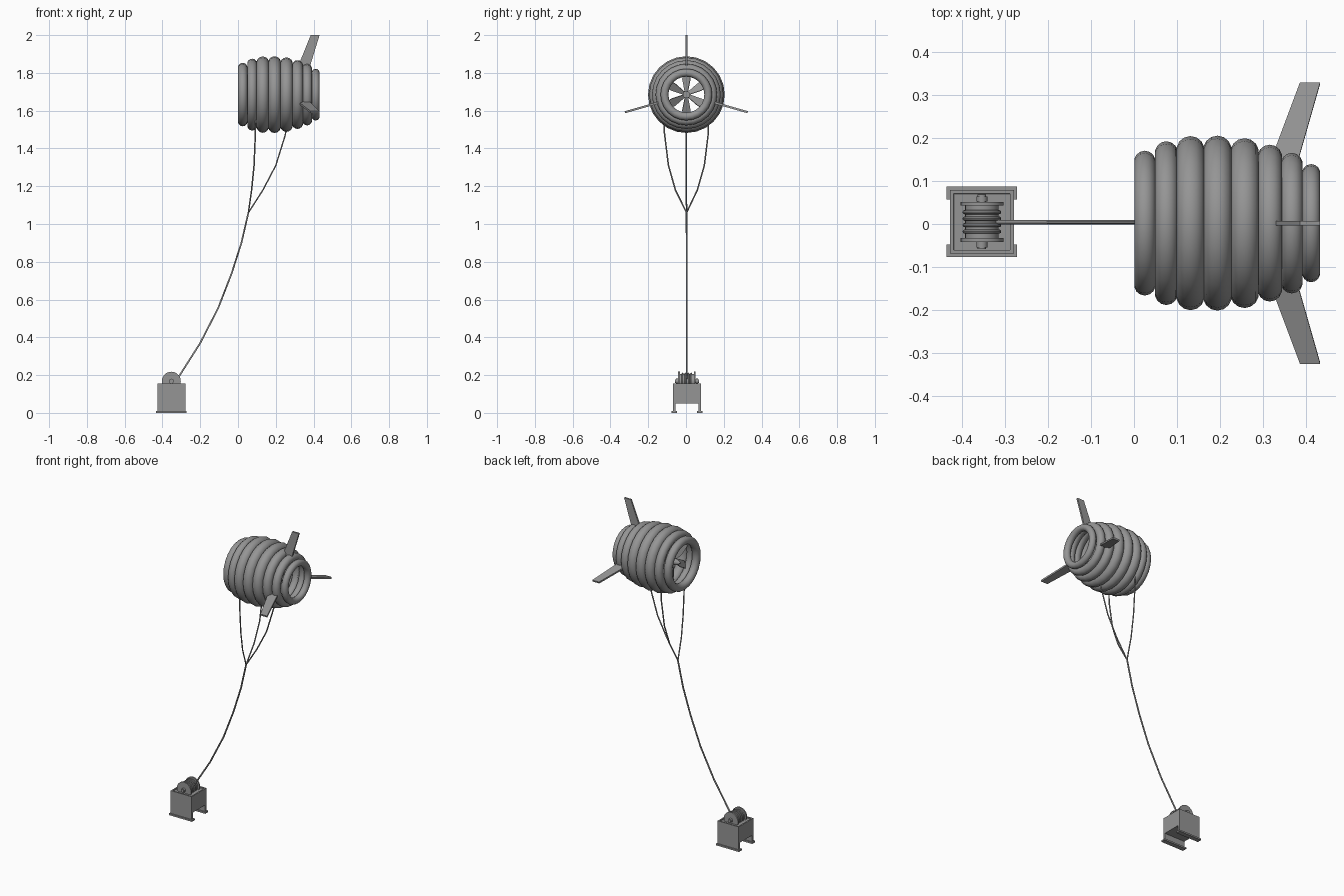
import bpy, bmesh
from math import pi, radians, cos, sin
from mathutils import Matrix, Vector

if "Cube" in bpy.data.objects:
    bpy.data.objects.remove(bpy.data.objects["Cube"], do_unlink=True)

grey = bpy.data.materials.new("plain grey")
grey.use_nodes = True
grey.diffuse_color = (0.3, 0.3, 0.3, 1)
grey.node_tree.nodes["Principled BSDF"].inputs["Base Color"].default_value = (0.3, 0.3, 0.3, 1)

AXIS = Vector((0, 0.002, 1.685))   # centre line of the balloon, along x
BASE_X, BASE_Y = -0.353, 0.005     # centre of the ground station


def finish(obj, name, smooth=True):
    obj.name = name
    obj.data.materials.append(grey)
    if smooth:
        bpy.ops.object.select_all(action='DESELECT')
        obj.select_set(True)
        bpy.context.view_layer.objects.active = obj
        bpy.ops.object.shade_smooth_by_angle(angle=radians(40))
    return obj


def from_bmesh(bm, name, smooth=False):
    bmesh.ops.recalc_face_normals(bm, faces=bm.faces)
    mesh = bpy.data.meshes.new(name)
    bm.to_mesh(mesh)
    bm.free()
    obj = bpy.data.objects.new(name, mesh)
    bpy.context.collection.objects.link(obj)
    return finish(obj, name, smooth)


def box(name, center, size):
    bm = bmesh.new()
    bmesh.ops.create_cube(bm, size=1, matrix=Matrix.Translation(center) @ Matrix.Diagonal((*size, 1)))
    return from_bmesh(bm, name)


def cylinder(name, center, radius, depth, sides=24):
    bpy.ops.mesh.primitive_cylinder_add(vertices=sides, radius=radius, depth=depth,
                                        location=center, rotation=(pi / 2, 0, 0))
    return finish(bpy.context.object, name)


def plate(name, outline, thickness, matrix):
    """Flat outline in x and z, given thickness along y."""
    bm = bmesh.new()
    face = bm.faces.new([bm.verts.new((x, -thickness / 2, z)) for x, z in outline])
    ext = bmesh.ops.extrude_face_region(bm, geom=[face])
    new = [v for v in ext["geom"] if isinstance(v, bmesh.types.BMVert)]
    bmesh.ops.translate(bm, verts=new, vec=(0, thickness, 0))
    bm.transform(matrix)
    return from_bmesh(bm, name)


def cord(name, points, radius):
    curve = bpy.data.curves.new(name, 'CURVE')
    curve.dimensions = '3D'
    curve.bevel_depth = radius
    curve.bevel_resolution = 1
    curve.use_fill_caps = True
    spline = curve.splines.new('POLY')
    spline.points.add(len(points) - 1)
    for p, co in zip(spline.points, points):
        p.co = (*co, 1)
    obj = bpy.data.objects.new(name, curve)
    bpy.context.collection.objects.link(obj)
    curve.materials.append(grey)


# Inflated rings forming the balloon duct: edges along x and outer radii
edges = (0, 0.05, 0.1, 0.162, 0.225, 0.288, 0.342, 0.39, 0.432)
radii = (0.168, 0.19, 0.202, 0.203, 0.197, 0.182, 0.163, 0.137)
for i, radius in enumerate(radii):
    half = (edges[i + 1] - edges[i]) / 2
    tube = half if i in (0, 7) else half * 1.06
    bpy.ops.mesh.primitive_torus_add(
        major_segments=24, minor_segments=14, major_radius=radius - tube, minor_radius=tube,
        location=AXIS + Vector((edges[i] + half, 0, 0)), rotation=(0, pi / 2, 0))
    finish(bpy.context.object, f"balloon_ring_{i + 1}")

# Three tail fins
for name, angle, tip in (("top_fin", 0, 0.315), ("left_fin", 106, 0.338), ("right_fin", -106, 0.338)):
    plate(name, ((0.31, 0.13), (0.375, 0.13), (0.432, tip), (0.385, tip)), 0.011,
          Matrix.Translation(AXIS) @ Matrix.Rotation(radians(angle), 4, 'X'))

# Rotor: hub, nose cone and six pitched blades
ROTOR = AXIS + Vector((0.09, 0, 0))
bpy.ops.mesh.primitive_cylinder_add(vertices=20, radius=0.019, depth=0.05,
                                    location=ROTOR, rotation=(0, pi / 2, 0))
finish(bpy.context.object, "rotor_hub")
bpy.ops.mesh.primitive_cone_add(vertices=20, radius1=0.019, radius2=0.005, depth=0.025,
                                location=ROTOR - Vector((0.0375, 0, 0)), rotation=(0, -pi / 2, 0))
finish(bpy.context.object, "rotor_nose")
for i in range(6):
    plate(f"rotor_blade_{i + 1}", ((-0.008, 0.01), (0.008, 0.01), (0.024, 0.08), (0.022, 0.14),
                                   (-0.022, 0.14), (-0.024, 0.08)), 0.005,
          Matrix.Translation(ROTOR) @ Matrix.Rotation(i * pi / 3, 4, 'X')
          @ Matrix.Rotation(radians(60), 4, 'Z'))

# Tether and three bridle lines
KNOT = (0.055, 0.003, 1.06)
cord("tether", [(x, 0.004, z) for x, z in ((-0.325, 0.175), (-0.305, 0.205), (-0.2, 0.37), (-0.105, 0.555),
                                           (-0.035, 0.735), (0.018, 0.9))] + [KNOT], 0.005)
cord("rear_bridle", [KNOT] + [(x, 0.002, z) for x, z in ((0.132, 1.18), (0.2, 1.31), (0.25, 1.47),
                                                         (0.256, 1.51))], 0.004)
for name, side in (("left_bridle", 1), ("right_bridle", -1)):
    cord(name, [KNOT] + [(x, 0.002 + side * y, z) for x, y, z in (
        (0.072, 0.058, 1.18), (0.085, 0.095, 1.31), (0.092, 0.116, 1.48), (0.093, 0.117, 1.55))], 0.004)

# Ground station: body with a recessed top, side skirts and feet
bm = bmesh.new()
bmesh.ops.create_cube(bm, size=1, matrix=Matrix.Translation((BASE_X, BASE_Y, 0.1025))
                      @ Matrix.Diagonal((0.148, 0.148, 0.105, 1)))
top = [f for f in bm.faces if f.normal.z > 0.9]
bmesh.ops.inset_region(bm, faces=top, thickness=0.012)
bmesh.ops.inset_region(bm, faces=top, thickness=0.001, depth=-0.006)
from_bmesh(bm, "station_body")
for name, side in (("back", 1), ("front", -1)):
    box(f"{name}_skirt", (BASE_X, BASE_Y + side * 0.067, 0.03), (0.148, 0.014, 0.06))
    box(f"{name}_foot", (BASE_X, BASE_Y + side * 0.067, 0.005), (0.163, 0.03, 0.01))

# Winch drum with flanges, cable windings, axle and bearings
SPOOL_Z = 0.168
cylinder("winch_drum", (BASE_X, BASE_Y, SPOOL_Z), 0.039, 0.085)
cylinder("winch_axle", (BASE_X, BASE_Y, SPOOL_Z), 0.01, 0.126, 12)
for name, side in (("back", 1), ("front", -1)):
    cylinder(f"{name}_flange", (BASE_X, BASE_Y + side * 0.042, SPOOL_Z), 0.05, 0.009)
    cylinder(f"{name}_bearing", (BASE_X, BASE_Y + side * 0.053, SPOOL_Z), 0.013, 0.012, 12)
for i in range(4):
    bpy.ops.mesh.primitive_torus_add(
        major_segments=24, minor_segments=8, major_radius=0.04, minor_radius=0.005,
        location=(BASE_X, BASE_Y + (i - 1.5) * 0.015, SPOOL_Z), rotation=(pi / 2, 0, 0))
    finish(bpy.context.object, f"cable_winding_{i + 1}")
